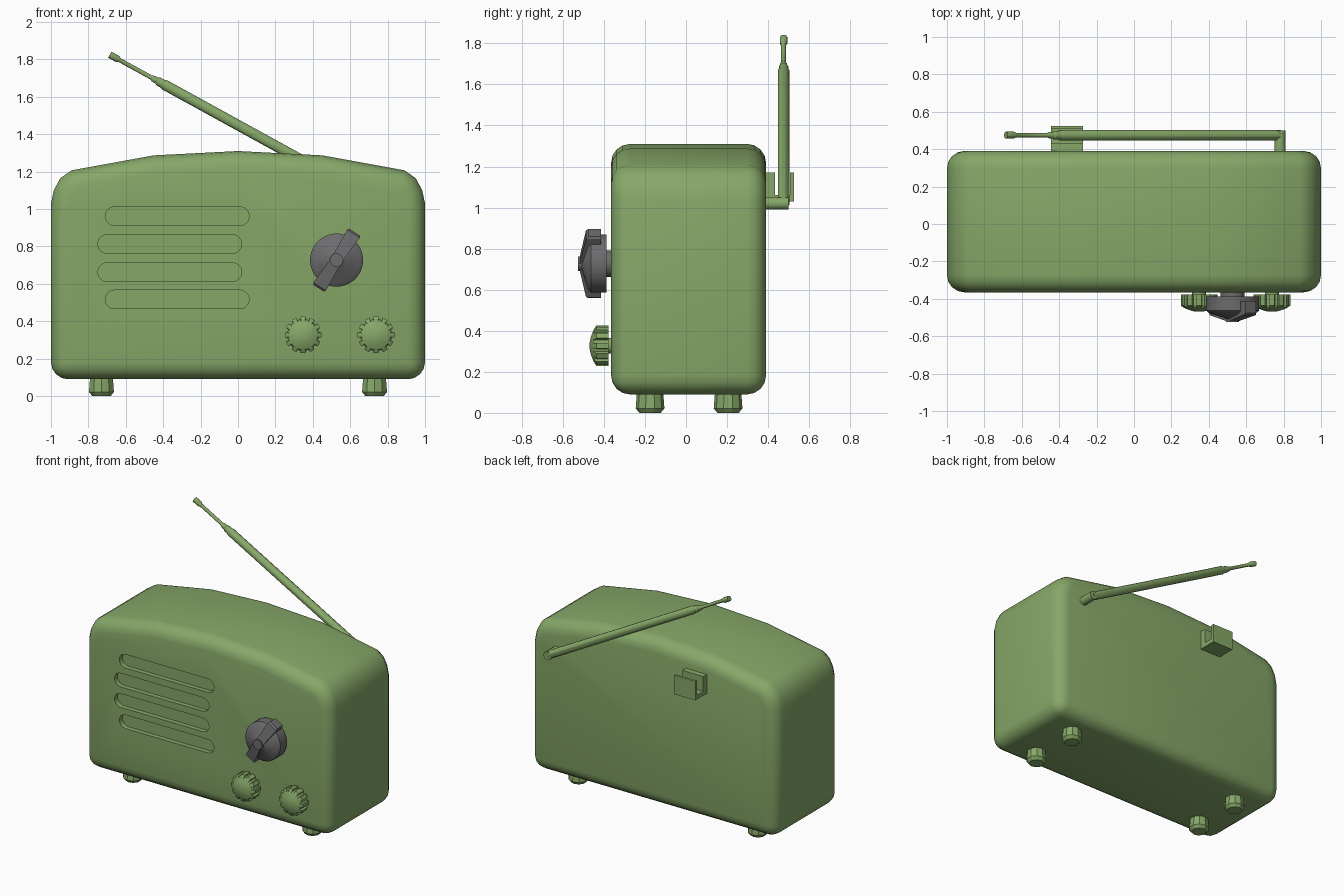
import bpy, bmesh, math
from mathutils import Vector

if "Cube" in bpy.data.objects:
    bpy.data.objects.remove(bpy.data.objects["Cube"])


def material(name, rgb):
    m = bpy.data.materials.new(name)
    m.diffuse_color = (*rgb, 1)
    m.use_nodes = True
    m.node_tree.nodes["Principled BSDF"].inputs["Base Color"].default_value = m.diffuse_color
    return m


GREEN = material("green_paint", (0.24, 0.39, 0.14))
DARK = material("dark_grey", (0.15, 0.15, 0.155))


def finish(name, bm, mat, smooth=None):
    bmesh.ops.recalc_face_normals(bm, faces=bm.faces)
    me = bpy.data.meshes.new(name)
    bm.to_mesh(me)
    bm.free()
    ob = bpy.data.objects.new(name, me)
    bpy.context.collection.objects.link(ob)
    me.materials.append(mat)
    if smooth:
        shade(ob, smooth)
    return ob


def shade(ob, angle):
    bpy.ops.object.select_all(action='DESELECT')
    ob.select_set(True)
    bpy.context.view_layer.objects.active = ob
    bpy.ops.object.shade_smooth_by_angle(angle=math.radians(angle))


def apply_modifier(ob, mod):
    bpy.context.view_layer.objects.active = ob
    bpy.ops.object.modifier_apply(modifier=mod.name)


def loft(name, rings, mat, smooth=None):
    """Skin equal-length rings of points and cap both ends."""
    bm = bmesh.new()
    vs = [[bm.verts.new(p) for p in ring] for ring in rings]
    n = len(vs[0])
    for a, b in zip(vs, vs[1:]):
        for i in range(n):
            j = (i + 1) % n
            bm.faces.new((a[i], a[j], b[j], b[i]))
    bm.faces.new(vs[0])
    bm.faces.new(vs[-1])
    return finish(name, bm, mat, smooth)


def prism(name, outline, y0, y1, mat):
    return loft(name, [[(x, y, z) for x, z in outline] for y in (y0, y1)], mat)


def lathe(name, profile, origin, axis, sides, mat, smooth=None):
    """Profile of (radius, distance along axis)."""
    q = Vector(axis).to_track_quat('Z', 'Y')
    rings = []
    for r, h in profile:
        rings.append([Vector(origin) + q @ Vector((r * math.cos(a), r * math.sin(a), h))
                      for a in (math.tau * (i + 0.5) / sides for i in range(sides))])
    return loft(name, rings, mat, smooth)


# Body: arched outline, rounded on every rim
half = [(1.0, 0.09), (1.0, 1.03), (0.985, 1.10), (0.95, 1.165), (0.89, 1.207), (0.45, 1.287)]
outline = half + [(0, 1.31)] + [(-x, z) for x, z in reversed(half)]
body = prism("body", outline, -0.365, 0.39, GREEN)
bev = body.modifiers.new("round", 'BEVEL')
bev.width, bev.segments = 0.092, 4
bev.limit_method, bev.angle_limit = 'ANGLE', math.radians(60)
bev.use_clamp_overlap = False
apply_modifier(body, bev)

# Speaker slots, recessed into the front
for cx, cz in ((-0.325, 0.962), (-0.365, 0.813), (-0.365, 0.663), (-0.325, 0.517)):
    r, pts = 0.05, []
    for side, start in ((1, -90), (-1, 90)):
        for k in range(9):
            a = math.radians(start + 22.5 * k)
            pts.append((cx + side * 0.335 + r * math.cos(a), cz + r * math.sin(a)))
    cutter = prism("slot_cutter", pts, -0.45, -0.33, GREEN)
    cutter.hide_render = True
    cut = body.modifiers.new("slot", 'BOOLEAN')
    cut.operation, cut.solver, cut.object = 'DIFFERENCE', 'EXACT', cutter
    apply_modifier(body, cut)
    bpy.data.objects.remove(cutter)
shade(body, 35)

# Feet
for sx, side in ((-1, "left"), (1, "right")):
    for y, end in ((-0.175, "front"), (0.205, "back")):
        lathe(f"foot_{end}_{side}", [(0.052, 0), (0.07, 0.022), (0.064, 0.1)],
              (sx * 0.73, y, 0), (0, 0, 1), 10, GREEN)

# Tuning knob: stem, domed disc and raised pointer bar
kx, kz = 0.527, 0.727
lathe("tuning_stem", [(0.065, 0), (0.065, 0.05)], (kx, -0.35, kz), (0, -1, 0), 20, DARK, 35)
lathe("tuning_disc", [(0.142, 0), (0.142, 0.075), (0.125, 0.09), (0.04, 0.115), (0.035, 0.12)],
      (kx, -0.388, kz), (0, -1, 0), 32, DARK, 30)
lathe("tuning_hub", [(0.036, 0), (0.036, 0.045)], (kx, -0.48, kz), (0, -1, 0), 16, DARK, 35)
u = Vector((0.54, 0, 0.842))
v = Vector((0.842, 0, -0.54))
stations = [(-0.178, 0.034, 0.475), (-0.168, 0.04, 0.487), (0, 0.03, 0.522),
            (0.168, 0.04, 0.487), (0.178, 0.034, 0.475)]
loft("tuning_pointer",
     [[Vector((kx, -y, kz)) + u * t + v * s * w
       for s, y in ((-1, 0.413), (1, 0.413), (1, front), (-1, front))]
      for t, w, front in stations], DARK)

# Small toothed knobs
for x, side in ((0.348, "left"), (0.738, "right")):
    teeth = 12

    def gear_ring(y, tip, root):
        ring = []
        for i in range(teeth):
            for off, r in ((-0.27, tip), (0.27, tip), (0.33, root), (0.67, root)):
                a = math.tau * (i + off) / teeth
                ring.append((x + r * math.cos(a), y, 0.327 + r * math.sin(a)))
        return ring

    loft(f"small_knob_{side}",
         [gear_ring(-0.377, 0.099, 0.085), gear_ring(-0.437, 0.099, 0.085),
          gear_ring(-0.45, 0.078, 0.076), gear_ring(-0.463, 0.045, 0.045),
          gear_ring(-0.469, 0.018, 0.018)], GREEN, 30)
    lathe(f"small_stem_{side}", [(0.038, 0), (0.038, 0.04)],
          (x, -0.35, 0.327), (0, -1, 0), 16, GREEN, 35)

# Antenna: pivot pin and telescoping rod
pivot = Vector((0.78, 0.475, 1.02))
lathe("antenna_pivot", [(0.031, 0), (0.031, 0.12)], (0.78, 0.38, 1.02), (0, 1, 0), 12, GREEN, 35)
lathe("antenna_rod",
      [(0.029, 0), (0.029, 1.335), (0.024, 1.35), (0.024, 1.375), (0.018, 1.385), (0.018, 1.405),
       (0.012, 1.42), (0.012, 1.61), (0.019, 1.625), (0.019, 1.672)],
      pivot, (-1.465, 0, 0.805), 12, GREEN, 30)

# Antenna rest: U-shaped clip on the back
clip = [(0.38, 1.03), (0.525, 1.03), (0.525, 1.17), (0.507, 1.17),
        (0.507, 1.062), (0.433, 1.062), (0.433, 1.17), (0.38, 1.17)]
loft("antenna_clip", [[(x, y, z) for y, z in clip] for x in (-0.443, -0.272)], GREEN)
